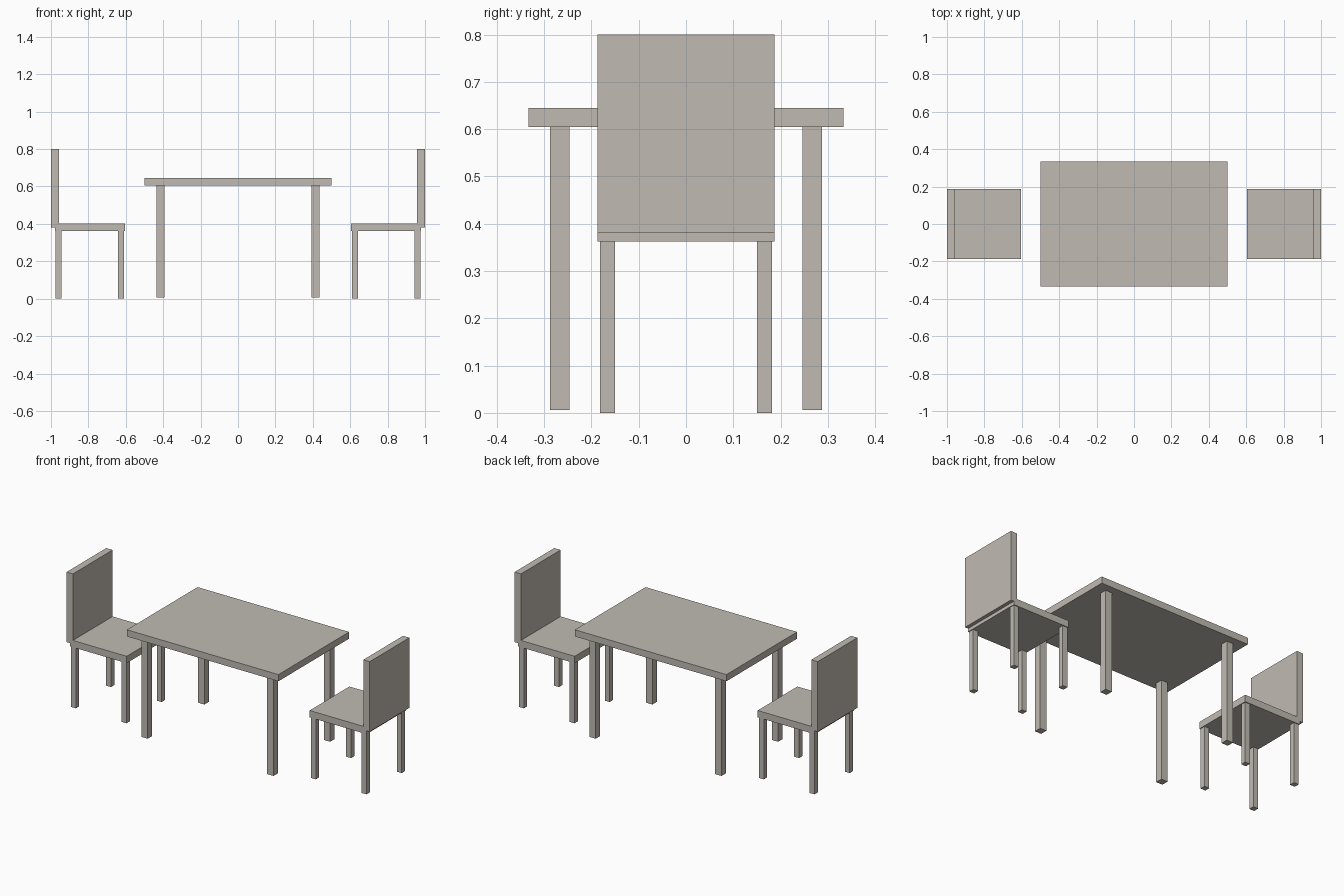
import bpy

# Remove the default cube
cube = bpy.data.objects.get("Cube")
if cube:
    bpy.data.objects.remove(cube, do_unlink=True)

# Single warm grey finish
grey = bpy.data.materials.new("warm_grey")
grey.use_nodes = True
colour = (0.53, 0.50, 0.45, 1)
grey.diffuse_color = colour
grey.node_tree.nodes["Principled BSDF"].inputs["Base Color"].default_value = colour


def box(name, x, y, z):
    """Add a box from (min, max) pairs on each axis."""
    spans = (x, y, z)
    bpy.ops.mesh.primitive_cube_add(size=1, location=[(a + b) / 2 for a, b in spans])
    obj = bpy.context.object
    obj.name = name
    obj.scale = [b - a for a, b in spans]
    bpy.ops.object.transform_apply(location=False, rotation=False, scale=True)
    obj.data.materials.append(grey)


def legs(name, centre_x, dx, dy, width, z):
    """Add four square legs around a centre."""
    h = width / 2
    for sx, end in ((-1, "right"), (1, "left")):
        for sy, side in ((-1, "front"), (1, "back")):
            cx, cy = centre_x + sx * dx, sy * dy
            box(f"{name}_leg_{side}_{end}", (cx - h, cx + h), (cy - h, cy + h), z)


# Table
box("table_top", (-0.5, 0.5), (-0.333, 0.333), (0.605, 0.645))
legs("table", 0, 0.415, 0.267, 0.042, (0.006, 0.605))

# Two chairs facing the table
for s, side in ((-1, "right"), (1, "left")):
    name = f"{side}_chair"
    box(f"{name}_seat", sorted((s * 0.604, s * 0.979)), (-0.187, 0.187), (0.362, 0.403))
    box(f"{name}_backrest", sorted((s * 0.958, s * 1.0)), (-0.187, 0.187), (0.382, 0.8))
    legs(name, s * 0.792, 0.167, 0.166, 0.032, (0, 0.362))
